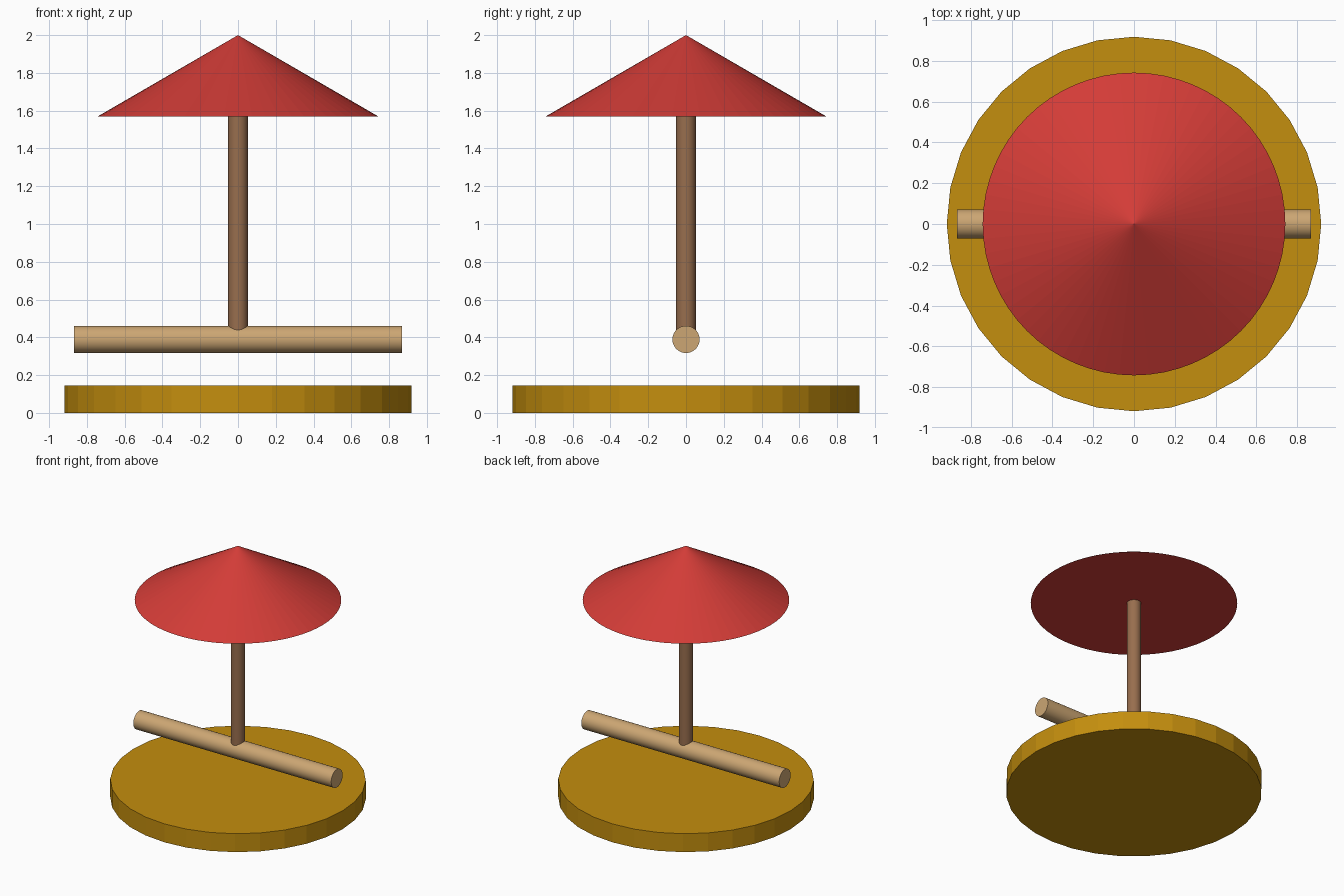
import bpy, math
from mathutils import Matrix

if "Cube" in bpy.data.objects:
    bpy.data.objects.remove(bpy.data.objects["Cube"])


def linear(c):
    c /= 255
    return c / 12.92 if c <= 0.04045 else ((c + 0.055) / 1.055) ** 2.4


def material(name, rgb):
    m = bpy.data.materials.new(name)
    m.diffuse_color = (*[linear(c) for c in rgb], 1)
    m.use_nodes = True
    m.node_tree.nodes["Principled BSDF"].inputs["Base Color"].default_value = m.diffuse_color
    return m


def cone(name, mat, sides, r1, r2, length, centre, along_x=False, smooth=True):
    """Closed cylinder or cone, standing up or lying along x."""
    bpy.ops.mesh.primitive_cone_add(vertices=sides, radius1=r1, radius2=r2, depth=length)
    ob = bpy.context.object
    ob.name = name
    if along_x:
        ob.data.transform(Matrix.Rotation(math.pi / 2, 4, 'Y'))
    ob.location = centre
    ob.data.materials.append(mat)
    if smooth:
        bpy.ops.object.shade_smooth_by_angle(angle=math.radians(30))
    return ob


red = material("red", (211, 60, 55))
gold = material("gold", (196, 142, 14))
tan = material("tan wood", (204, 166, 115))
brown = material("brown wood", (152, 110, 78))

# faceted round base
cone("base_disc", gold, 32, 0.918, 0.918, 0.146, (0, 0, 0.073), smooth=False)

# horizontal bar hovering over the base
cone("cross_bar", tan, 32, 0.072, 0.072, 1.735, (0, 0, 0.389), along_x=True)

# upright post, rising from the middle of the bar to the roof
cone("post", brown, 32, 0.052, 0.052, 1.20, (0, 0, 0.99))

# conical roof with closed underside
cone("roof", red, 64, 0.742, 0.0, 0.43, (0, 0, 1.785), smooth=False)
